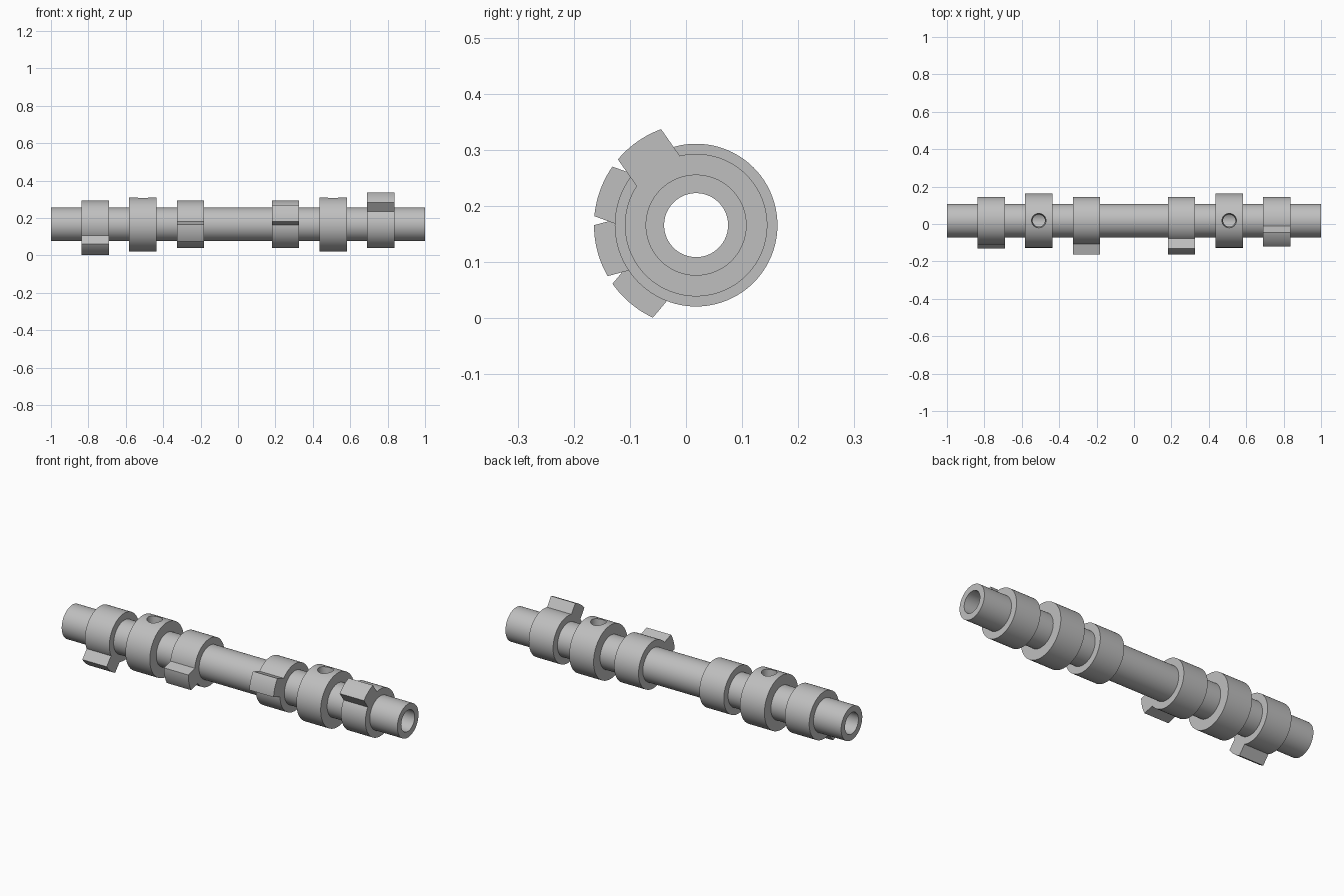
import bpy, bmesh
from math import sin, cos, asin, radians, pi
from mathutils import Vector, Matrix

cube = bpy.data.objects.get("Cube")
if cube:
    bpy.data.objects.remove(cube, do_unlink=True)

AXIS = Vector((0, 0.018, 0.166))
BORE, SHAFT, RING, COLLAR, TOOTH = 0.057, 0.09, 0.127, 0.145, 0.182
HALF = 0.0725          # half length of every ring along the shaft
SEGMENTS = 96

steel = bpy.data.materials.new("grey steel")
steel.use_nodes = True
colour = (0.52, 0.52, 0.52, 1)
steel.diffuse_color = colour
steel.node_tree.nodes["Principled BSDF"].inputs["Base Color"].default_value = colour


def add_object(name, bm):
    bmesh.ops.recalc_face_normals(bm, faces=bm.faces)
    mesh = bpy.data.meshes.new(name)
    bm.to_mesh(mesh)
    bm.free()
    obj = bpy.data.objects.new(name, mesh)
    obj.location = AXIS
    bpy.context.collection.objects.link(obj)
    mesh.materials.append(steel)
    return obj


def select(obj):
    bpy.ops.object.select_all(action='DESELECT')
    obj.select_set(True)
    bpy.context.view_layer.objects.active = obj


def smooth(obj):
    select(obj)
    bpy.ops.object.shade_smooth_by_angle(angle=radians(30))


def lathe(name, profile):
    """Turn a closed (x, radius) profile around the shaft axis."""
    bm = bmesh.new()
    loops = []
    for i in range(SEGMENTS):
        a = 2 * pi * i / SEGMENTS
        loops.append([bm.verts.new((x, r * cos(a), r * sin(a))) for x, r in profile])
    n = len(profile)
    for i in range(SEGMENTS):
        a, b = loops[i], loops[(i + 1) % SEGMENTS]
        for j in range(n):
            k = (j + 1) % n
            bm.faces.new((a[j], a[k], b[k], b[j]))
    return add_object(name, bm)


# Hollow shaft with its six turned rings
rings = [(-0.763, RING), (-0.509, COLLAR), (-0.254, RING),
         (0.254, RING), (0.509, COLLAR), (0.763, RING)]
profile = [(-1, BORE), (-1, SHAFT)]
for x, r in rings:
    profile += [(x - HALF, SHAFT), (x - HALF, r), (x + HALF, r), (x + HALF, SHAFT)]
profile += [(1, SHAFT), (1, BORE)]
shaft = lathe("hollow_shaft", profile)

# Tapered screw holes through the top of the two wide collars
for x in (-0.509, 0.509):
    bm = bmesh.new()
    bmesh.ops.create_cone(bm, cap_ends=True, segments=32, radius1=0.03, radius2=0.039,
                          depth=0.14, matrix=Matrix.Translation((x, 0, 0.08)))
    cutter = add_object("hole_cutter", bm)
    cutter.hide_render = True
    select(shaft)
    cut = shaft.modifiers.new("screw_hole", 'BOOLEAN')
    cut.operation = 'DIFFERENCE'
    cut.solver = 'EXACT'
    cut.object = cutter
    bpy.ops.object.modifier_apply(modifier=cut.name)
    bpy.data.objects.remove(cutter, do_unlink=True)
smooth(shaft)


def tooth(name, x, angle):
    """Parallel-sided block with a rounded tip, standing out from a ring."""
    half_width, steps = 0.047, 12
    spread = asin(half_width / TOOTH)
    outline = [(0.105, -half_width)]
    for i in range(steps + 1):
        a = spread * (2 * i / steps - 1)
        outline.append((TOOTH * cos(a), TOOTH * sin(a)))
    outline.append((0.105, half_width))
    c, s = cos(radians(angle)), sin(radians(angle))
    bm = bmesh.new()
    face = bm.faces.new([bm.verts.new((x - HALF, u * c - v * s, u * s + v * c))
                         for u, v in outline])
    grown = bmesh.ops.extrude_face_region(bm, geom=[face])
    moved = [g for g in grown["geom"] if isinstance(g, bmesh.types.BMVert)]
    bmesh.ops.translate(bm, verts=moved, vec=(2 * HALF, 0, 0))
    smooth(add_object(name, bm))


# One tooth per narrow ring, each turned a further step around the shaft
for i, x in enumerate((0.763, 0.254, -0.254, -0.763)):
    tooth(f"ring_tooth_{i + 1}", x, 125 + 35 * i)
